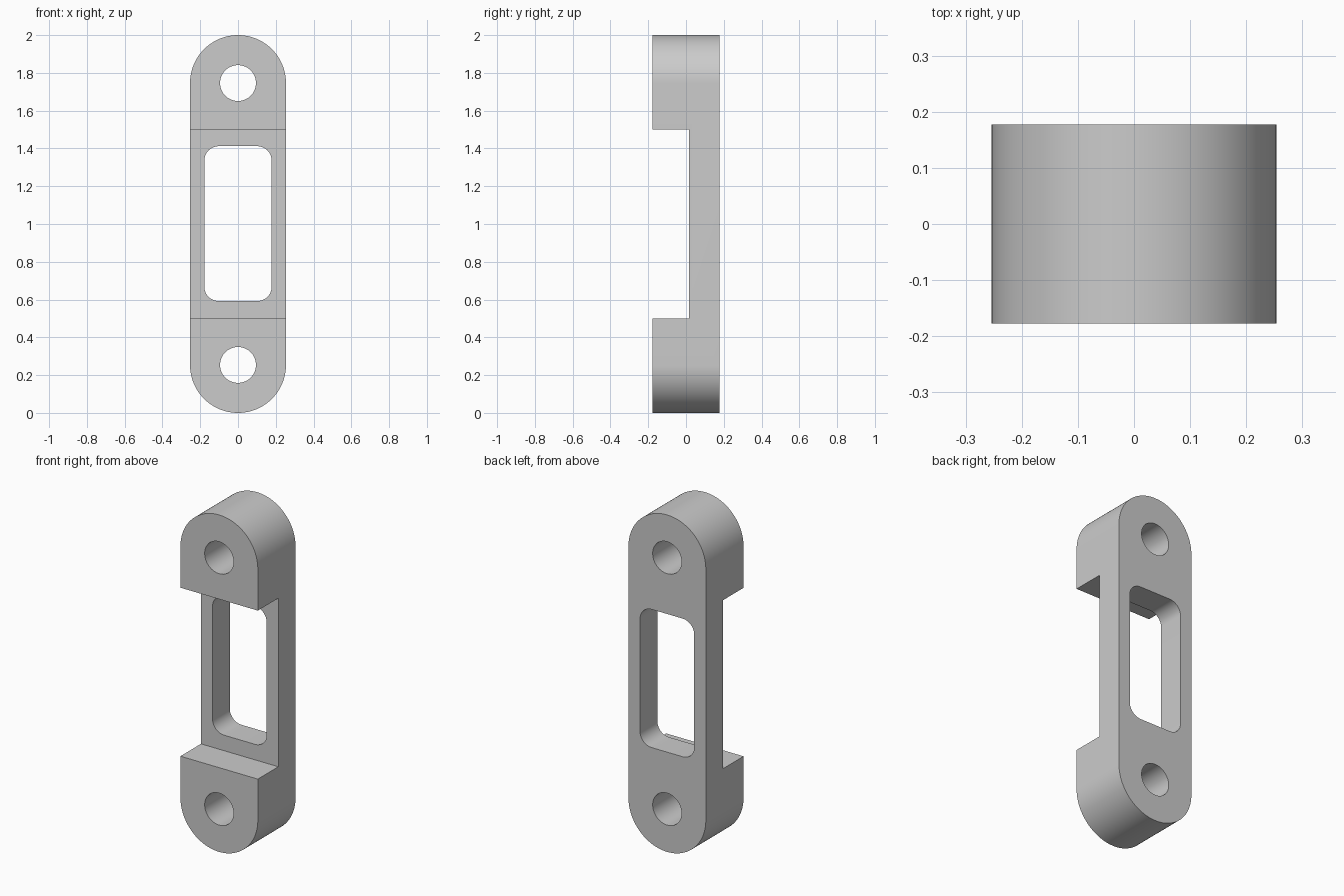
import bpy
import bmesh
from math import cos, sin, pi, radians

cube = bpy.data.objects.get("Cube")
if cube:
    bpy.data.objects.remove(cube, do_unlink=True)

HALF_W, HALF_D = 0.254, 0.177
HOLE_R, HOLE_Z = 0.095, 0.254
STEP_Y = 0.015

grey = bpy.data.materials.new("plain grey")
grey.use_nodes = True
colour = (0.6, 0.6, 0.6, 1)
grey.diffuse_color = colour
grey.node_tree.nodes["Principled BSDF"].inputs["Base Color"].default_value = colour


def rounded_outline(half_w, z0, z1, r, steps):
    """Rounded rectangle in the x-z plane, counterclockwise."""
    corners = [(half_w - r, z1 - r), (r - half_w, z1 - r),
               (r - half_w, z0 + r), (half_w - r, z0 + r)]
    points = []
    for i, (cx, cz) in enumerate(corners):
        for k in range(steps + 1):
            a = (i + k / steps) * pi / 2
            points.append((cx + r * cos(a), cz + r * sin(a)))
    return points


def prism(name, points, y0, y1):
    """Extrude an x-z outline along y."""
    bm = bmesh.new()
    face = bm.faces.new([bm.verts.new((x, y0, z)) for x, z in points])
    out = bmesh.ops.extrude_face_region(bm, geom=[face])
    moved = [g for g in out["geom"] if isinstance(g, bmesh.types.BMVert)]
    bmesh.ops.translate(bm, verts=moved, vec=(0, y1 - y0, 0))
    bmesh.ops.remove_doubles(bm, verts=bm.verts, dist=1e-5)
    bmesh.ops.recalc_face_normals(bm, faces=bm.faces)
    mesh = bpy.data.meshes.new(name)
    bm.to_mesh(mesh)
    bm.free()
    mesh.materials.append(grey)
    obj = bpy.data.objects.new(name, mesh)
    bpy.context.collection.objects.link(obj)
    return obj


# Solid bar with fully rounded ends
body = prism("link_body", rounded_outline(HALF_W, 0, 2, HALF_W, 24), -HALF_D, HALF_D)

# Front recess, central window and the two bolt holes
cutters = [
    prism("recess_cutter", [(1, 0.5), (1, 1.5), (-1, 1.5), (-1, 0.5)], -1, STEP_Y),
    prism("window_cutter", rounded_outline(0.178, 0.592, 1.412, 0.076, 12), -1, 1),
]
for name, z in (("lower", HOLE_Z), ("upper", 2 - HOLE_Z)):
    outline = rounded_outline(HOLE_R, z - HOLE_R, z + HOLE_R, HOLE_R, 16)
    cutters.append(prism(name + "_hole_cutter", outline, -1, 1))

bpy.ops.object.select_all(action="DESELECT")
bpy.context.view_layer.objects.active = body
body.select_set(True)
for cutter in cutters:
    mod = body.modifiers.new(cutter.name, "BOOLEAN")
    mod.operation = "DIFFERENCE"
    mod.solver = "EXACT"
    mod.object = cutter
    bpy.ops.object.modifier_apply(modifier=mod.name)
for cutter in cutters:
    bpy.data.objects.remove(cutter, do_unlink=True)

bpy.ops.object.shade_smooth_by_angle(angle=radians(30))
